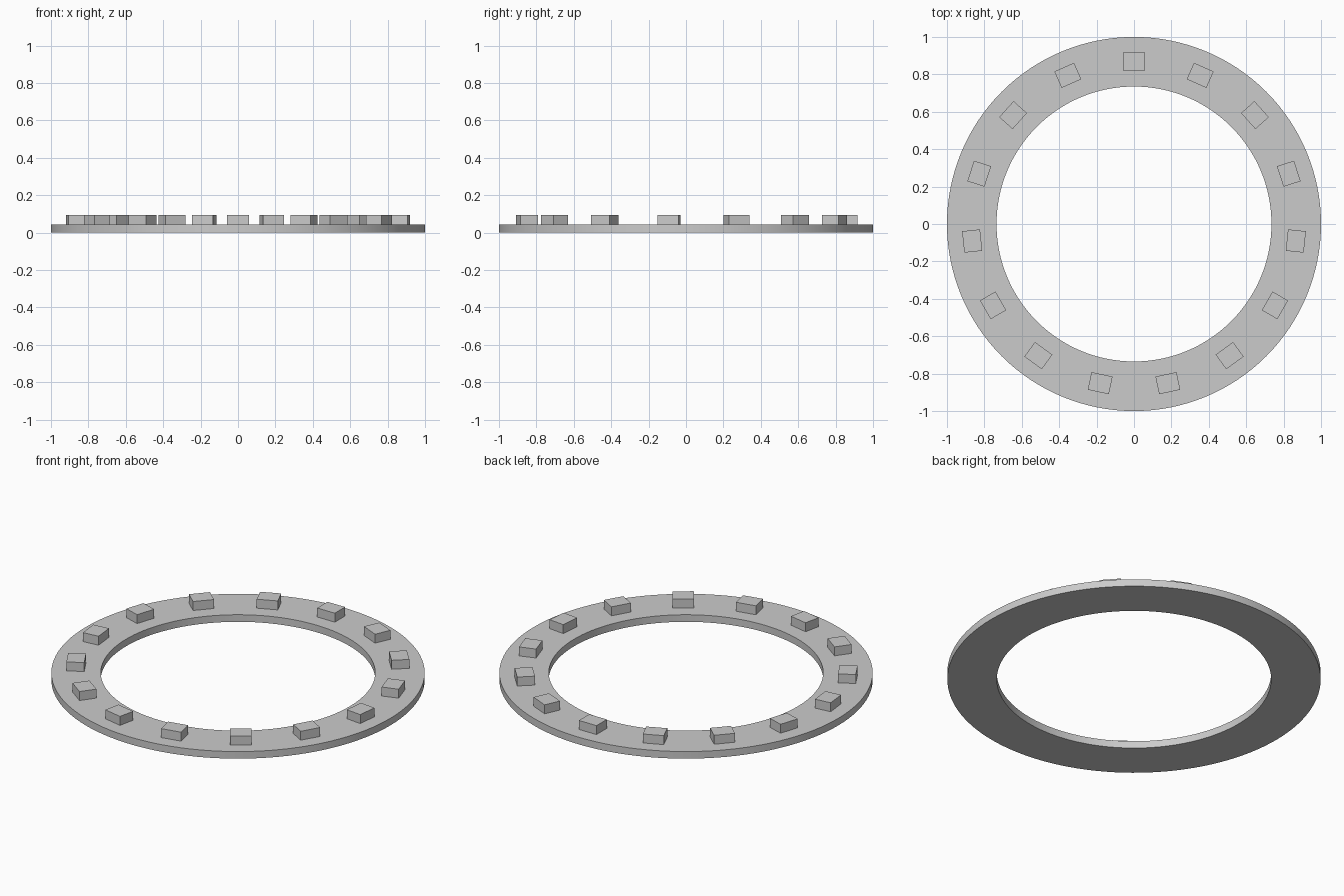
import bpy
import bmesh
from math import cos, sin, pi, tau

cube = bpy.data.objects.get("Cube")
if cube:
    bpy.data.objects.remove(cube, do_unlink=True)

OUTER, INNER, THICK = 1.0, 0.735, 0.042
BLOCK_RADIUS, BLOCK_COUNT = 0.87, 15
BLOCK_SIZE = (0.115, 0.096, 0.053)  # tangential, radial, height
SEGMENTS = 128

grey = bpy.data.materials.new("light grey")
grey.use_nodes = True
colour = (0.6, 0.6, 0.6, 1)
grey.diffuse_color = colour
grey.node_tree.nodes["Principled BSDF"].inputs["Base Color"].default_value = colour


def add_object(name, bm):
    bmesh.ops.recalc_face_normals(bm, faces=bm.faces)
    mesh = bpy.data.meshes.new(name)
    bm.to_mesh(mesh)
    bm.free()
    mesh.materials.append(grey)
    obj = bpy.data.objects.new(name, mesh)
    bpy.context.collection.objects.link(obj)
    return obj


# Flat ring: rectangular section swept around z
bm = bmesh.new()
section = [(INNER, 0), (OUTER, 0), (OUTER, THICK), (INNER, THICK)]
loops = []
for i in range(SEGMENTS):
    a = tau * i / SEGMENTS
    loops.append([bm.verts.new((r * cos(a), r * sin(a), z)) for r, z in section])
for i, here in enumerate(loops):
    there = loops[(i + 1) % SEGMENTS]
    for j in range(4):
        k = (j + 1) % 4
        bm.faces.new((here[j], there[j], there[k], here[k]))
ring = add_object("base_ring", bm)
bpy.ops.object.select_all(action="DESELECT")
ring.select_set(True)
bpy.context.view_layer.objects.active = ring
bpy.ops.object.shade_smooth_by_angle(angle=pi / 6)

# Blocks standing on the ring, the first one at the back
for i in range(BLOCK_COUNT):
    turn = tau * i / BLOCK_COUNT
    bm = bmesh.new()
    bmesh.ops.create_cube(bm, size=1)
    bmesh.ops.scale(bm, vec=BLOCK_SIZE, verts=bm.verts)
    block = add_object(f"block_{i + 1}", bm)
    block.location = (-BLOCK_RADIUS * sin(turn), BLOCK_RADIUS * cos(turn),
                      THICK + BLOCK_SIZE[2] / 2)
    block.rotation_euler.z = turn
